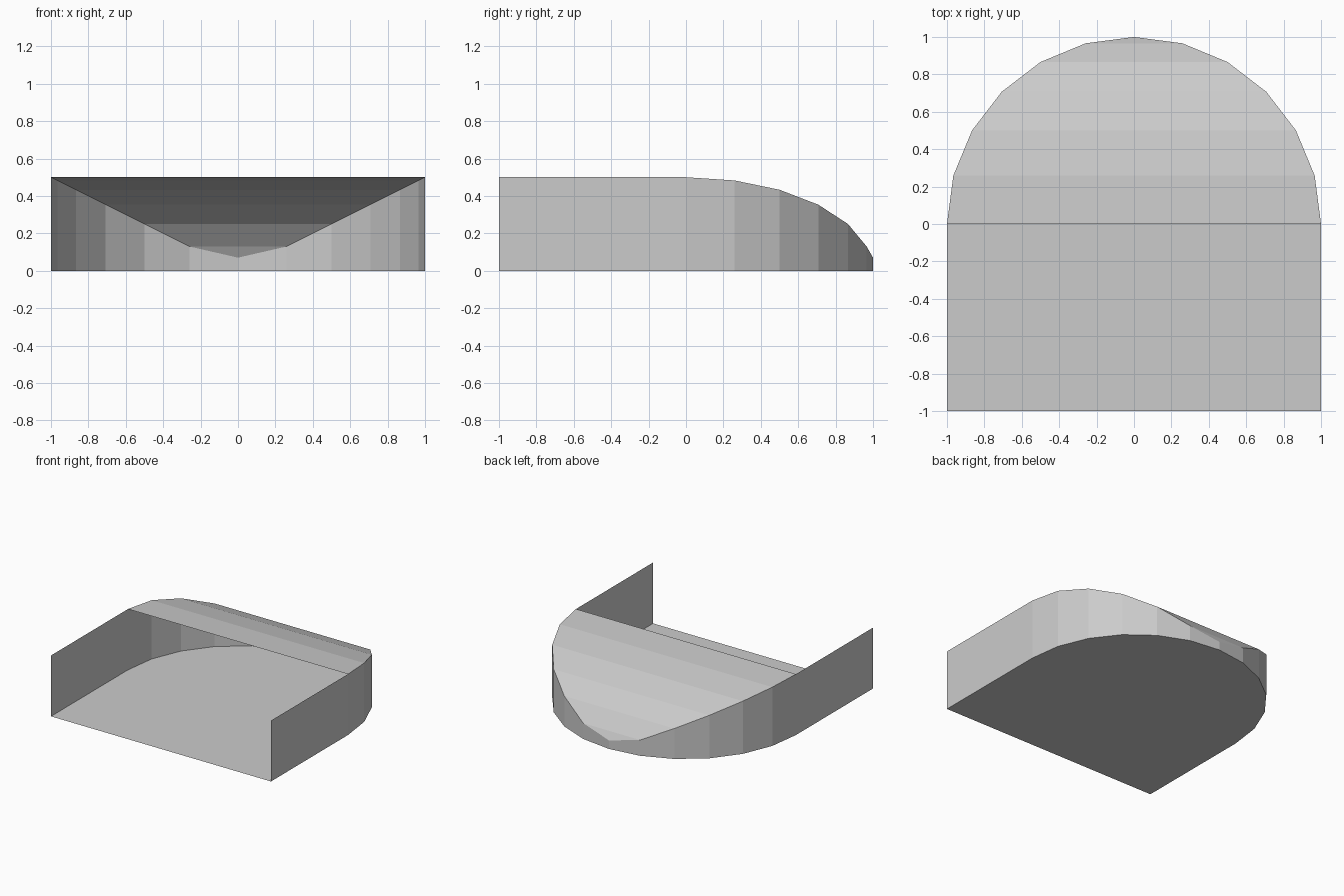
import bpy
from math import sin, cos, pi

if "Cube" in bpy.data.objects:
    bpy.data.objects.remove(bpy.data.objects["Cube"])

SEG = 6  # steps per quarter circle


def rim_point(side, i):
    """Plan position and height of the wall top at step i of the rounded back."""
    a = i * pi / 2 / SEG
    x = 0.0 if i == SEG else side * cos(a)
    return (x, sin(a), max(0.5 * cos(a), 0.07))


def make(name, verts, faces):
    mesh = bpy.data.meshes.new(name)
    mesh.from_pydata(verts, [], faces)
    obj = bpy.data.objects.new(name, mesh)
    bpy.context.collection.objects.link(obj)
    return obj


right = [rim_point(1, i) for i in range(SEG + 1)]
left = [rim_point(-1, i) for i in range(SEG)]

# U-shaped outline of the wall top, from front right round to front left
rim = [(1, -1, 0.5)] + right + left[::-1] + [(-1, -1, 0.5)]
base = [(x, y, 0) for x, y, z in rim]
n = len(rim)

# Floor sheet (faces down)
make("floor", base, [list(range(n))[::-1]])

# Side walls and rounded back wall, open at the front
make("wall", base + rim, [(i, i + 1, n + i + 1, n + i) for i in range(n - 1)])

# Curved hood spanning the rounded back half
hood_faces = [(i, i + 1, SEG + 2 + i, SEG + 1 + i) for i in range(SEG - 1)]
hood_faces = [(a, b, c, d) for a, b, c, d in hood_faces]
hood_faces.append((SEG - 1, SEG, 2 * SEG))
make("hood", right + left, hood_faces)
